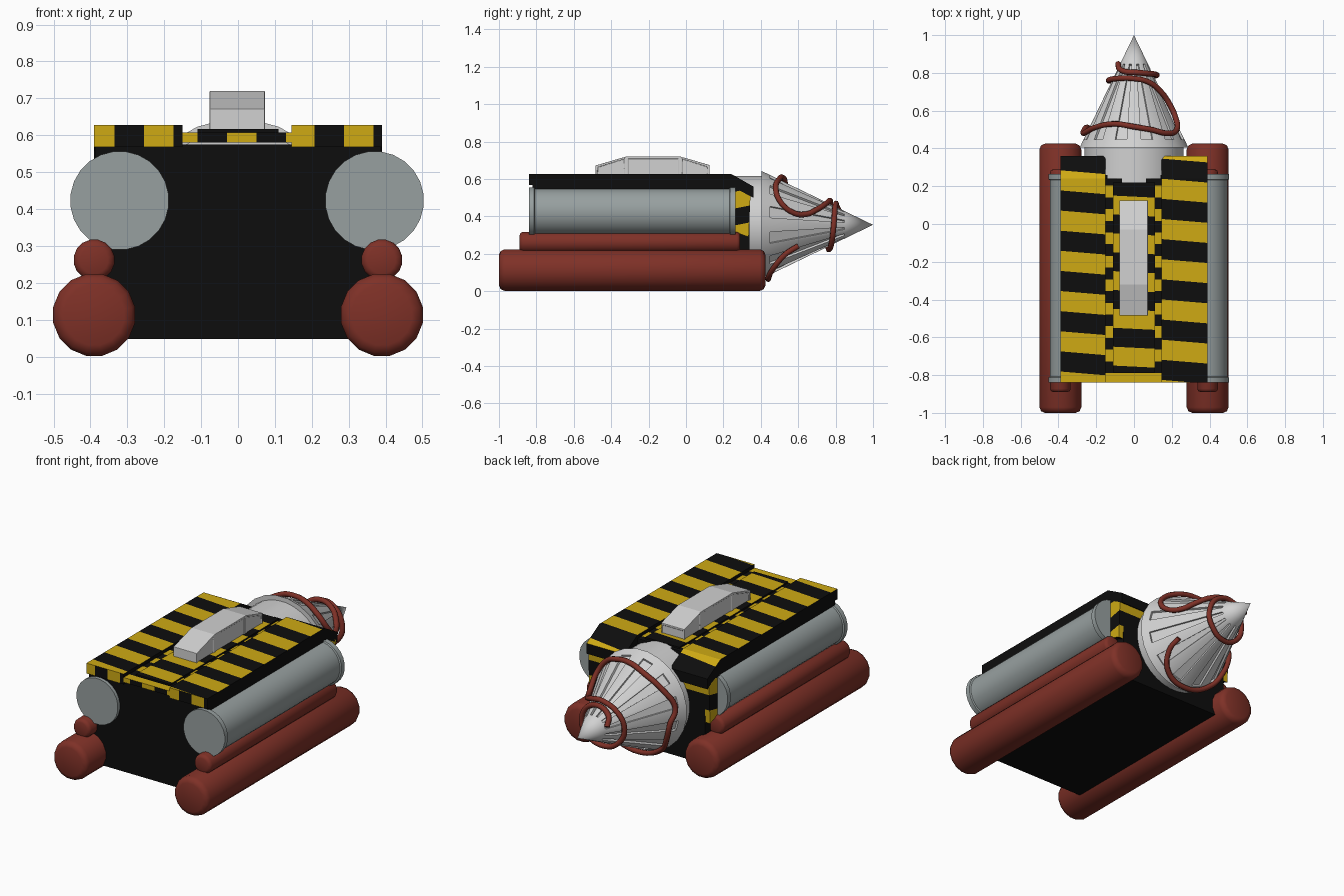
import bpy, bmesh, math
from mathutils import Vector

if "Cube" in bpy.data.objects:
    bpy.data.objects.remove(bpy.data.objects["Cube"])


def material(name, rgb):
    m = bpy.data.materials.new(name)
    m.diffuse_color = (*rgb, 1)
    m.use_nodes = True
    m.node_tree.nodes["Principled BSDF"].inputs["Base Color"].default_value = m.diffuse_color
    return m


BLACK = material("black", (0.004, 0.004, 0.004))
YELLOW = material("warning yellow", (0.62, 0.40, 0.007))
RED = material("brick red", (0.21, 0.03, 0.02))
LIGHT = material("light grey", (0.64, 0.64, 0.64))
GREY = material("tank grey", (0.31, 0.35, 0.35))


def finish(name, bm, mats, smooth=None):
    bmesh.ops.recalc_face_normals(bm, faces=bm.faces[:])
    me = bpy.data.meshes.new(name)
    bm.to_mesh(me)
    bm.free()
    for m in mats:
        me.materials.append(m)
    if smooth:
        for p in me.polygons:
            p.use_smooth = True
        me.set_sharp_from_angle(angle=math.radians(smooth))
    ob = bpy.data.objects.new(name, me)
    bpy.context.collection.objects.link(ob)
    return ob


def prism(profile, x0, x1):
    """Side profile of (y, z) points extruded from x0 to x1."""
    bm = bmesh.new()
    f = bm.faces.new([bm.verts.new((x0, y, z)) for y, z in profile])
    r = bmesh.ops.extrude_face_region(bm, geom=[f])
    moved = [v for v in r["geom"] if isinstance(v, bmesh.types.BMVert)]
    bmesh.ops.translate(bm, verts=moved, vec=(x1 - x0, 0, 0))
    bmesh.ops.recalc_face_normals(bm, faces=bm.faces[:])
    return bm


def box(x0, x1, y0, y1, z0, z1):
    return prism([(y0, z0), (y1, z0), (y1, z1), (y0, z1)], x0, x1)


def lathe(profile, cx, cz, sides):
    """(y, radius) points revolved round a lengthwise axis; radius 0 is a tip."""
    bm = bmesh.new()
    rings = []
    for y, r in profile:
        if r == 0:
            rings.append([bm.verts.new((cx, y, cz))] * sides)
            continue
        ang = [2 * math.pi * (i + 0.5) / sides for i in range(sides)]
        rings.append([bm.verts.new((cx + r * math.sin(a), y, cz + r * math.cos(a))) for a in ang])
    for a, b in zip(rings, rings[1:]):
        for i in range(sides):
            j = (i + 1) % sides
            quad = [a[i], a[j], b[j], b[i]]
            bm.faces.new(list(dict.fromkeys(quad)))
    for ring in (rings[0], rings[-1]):
        if ring[0] != ring[1]:
            bm.faces.new(ring)
    return bm


def stripe(bm, test, direction, centre, width):
    """Cut the faces whose normal passes the test into bands, alternate ones yellow."""
    d = Vector(direction)
    for k in range(-16, 17):
        co = d * (centre + (k + 0.5) * width) / d.length_squared
        faces = [f for f in bm.faces if test(f.normal)]
        geom = set(faces)
        for f in faces:
            geom.update(f.edges, f.verts)
        bmesh.ops.bisect_plane(bm, geom=list(geom), plane_co=co, plane_no=d, dist=1e-5)
    bm.normal_update()
    for f in bm.faces:
        if test(f.normal):
            band = math.floor((f.calc_center_median().dot(d) - centre) / width + 0.5)
            f.material_index = 1 - band % 2


def up(n):
    return n.z > 0.3


def front(n):
    return n.y < -0.9


# Black hull and its deck
finish("hull", box(-0.36, 0.36, -0.82, 0.34, 0.048, 0.56), [BLACK])
finish("deck", box(-0.387, 0.387, -0.82, 0.26, 0.54, 0.575), [BLACK])

# Striped roof plates and the striped cheeks below their sloping ends
for side, x0, x1, fc in (("left", -0.39, -0.15, -0.215), ("right", 0.145, 0.39, 0.3275)):
    bm = prism([(-0.84, 0.568), (-0.84, 0.628), (0.24, 0.628), (0.36, 0.56),
                (0.36, 0.50), (0.23, 0.568)], x0, x1)
    stripe(bm, up, (0.083, 1, 0), 0.1985, 0.1065)
    stripe(bm, front, (1, 0, 0), fc, 0.08)
    finish(side + "_roof_plate", bm, [BLACK, YELLOW])
    bm = prism([(0.25, 0.32), (0.335, 0.29), (0.345, 0.52), (0.25, 0.57)], x0, x1)
    stripe(bm, lambda n: abs(n.x) > 0.9 or n.y > 0.9, (0, -0.2, 1), 0.435, 0.09)
    finish(side + "_cheek_plate", bm, [BLACK, YELLOW])

# Centre roof: lower plate, raised panel
bm = box(-0.15, 0.145, -0.84, 0.24, 0.58, 0.608)
stripe(bm, up, (0, 1, 0), -0.82, 0.062)
stripe(bm, front, (1, 0, 0), 0.01, 0.08)
finish("centre_roof_plate", bm, [BLACK, YELLOW])
bm = box(-0.11, 0.11, -0.785, 0.22, 0.60, 0.617)
stripe(bm, up, (0.05, 1, 0), -0.705, 0.1)
finish("centre_roof_panel", bm, [BLACK, YELLOW])

# Cabin hump on the roof with inset side panels
bm = prism([(-0.485, 0.60), (-0.485, 0.672), (-0.32, 0.72), (-0.03, 0.72),
            (0.125, 0.675), (0.125, 0.60)], -0.077, 0.073)
for y in (-0.32, -0.03):
    bmesh.ops.bisect_plane(bm, geom=bm.verts[:] + bm.edges[:] + bm.faces[:],
                           plane_co=(0, y, 0), plane_no=(0, 1, 0), dist=1e-5)
bm.normal_update()
panels = [f for f in bm.faces if abs(f.normal.x) > 0.9 or f.normal.y > 0.9]
bmesh.ops.inset_individual(bm, faces=panels, thickness=0.014, depth=0)
bmesh.ops.inset_individual(bm, faces=panels, thickness=0.003, depth=-0.004)
cabin = finish("cabin_hump", bm, [LIGHT])
mod = cabin.modifiers.new("soft_edges", "BEVEL")
mod.width = 0.01
mod.segments = 2
mod.limit_method = "ANGLE"
mod.angle_limit = math.radians(60)

# Side tanks with end flanges
for side, x in (("left", -0.321), ("right", 0.37)):
    prof = [(-0.84, 0.134), (-0.812, 0.134), (-0.808, 0.126),
            (0.232, 0.126), (0.236, 0.134), (0.265, 0.134)]
    finish(side + "_tank", lathe(prof, x, 0.423, 24), [GREY], 35)

# Red floats: a large tube with a small one on top, each side
for side, x in (("left", -0.39), ("right", 0.39)):
    for size, y0, y1, z, r, b in (("large", -1.0, 0.425, 0.113, 0.113, 0.03),
                                  ("small", -0.89, 0.29, 0.262, 0.056, 0.018)):
        prof = [(y0, r - b), (y0 + b * 0.3, r - b * 0.3), (y0 + b, r),
                (y1 - b, r), (y1 - b * 0.3, r - b * 0.3), (y1, r - b)]
        finish(f"{side}_{size}_float", lathe(prof, x, z, 16), [RED], 75)

# Drill collar and fluted cone
AXIS_Z, TIP, BASE, R = 0.355, 1.0, 0.405, 0.29


def cone_r(y):
    return R * (TIP - y) / (TIP - BASE)


finish("drill_collar", lathe([(0.2, 0.262), (0.43, 0.262)], 0, AXIS_Z, 32), [LIGHT], 40)
bm = lathe([(BASE, R)] + [(y, cone_r(y)) for y in (0.445, 0.85)] + [(TIP, 0)], 0, AXIS_Z, 24)
bmesh.ops.recalc_face_normals(bm, faces=bm.faces[:])
bm.faces.ensure_lookup_table()
flutes = [bm.faces[24 + i] for i in range(0, 24, 2)]
bmesh.ops.inset_individual(bm, faces=flutes, thickness=0.005, depth=0)
bmesh.ops.inset_individual(bm, faces=flutes, thickness=0.002, depth=-0.012)
finish("drill_cone", bm, [LIGHT], 25)

# Red cable wound round the cone: (degrees from the top towards +x, y)
path = [(-70, 0.85), (-40, 0.815), (20, 0.80), (90, 0.79), (135, 0.78), (180, 0.765),
        (225, 0.76), (270, 0.76), (315, 0.77), (360, 0.77), (395, 0.75), (420, 0.70),
        (433, 0.64), (433, 0.57), (420, 0.50), (402, 0.48), (380, 0.50), (360, 0.515),
        (335, 0.53), (305, 0.51), (280, 0.48), (262, 0.51), (240, 0.50), (215, 0.46),
        (180, 0.44), (150, 0.46), (130, 0.53), (122, 0.60)]
cu = bpy.data.curves.new("drill_cable", "CURVE")
cu.dimensions = "3D"
cu.bevel_depth = 0.015
cu.bevel_resolution = 2
cu.resolution_u = 6
cu.use_fill_caps = True
sp = cu.splines.new("BEZIER")
sp.bezier_points.add(len(path) - 1)
for p, (deg, y) in zip(sp.bezier_points, path):
    a, r = math.radians(deg), cone_r(y) + 0.018
    p.co = (r * math.sin(a), y, AXIS_Z + r * math.cos(a))
    p.handle_left_type = p.handle_right_type = "AUTO"
cu.materials.append(RED)
bpy.context.collection.objects.link(bpy.data.objects.new("drill_cable", cu))
